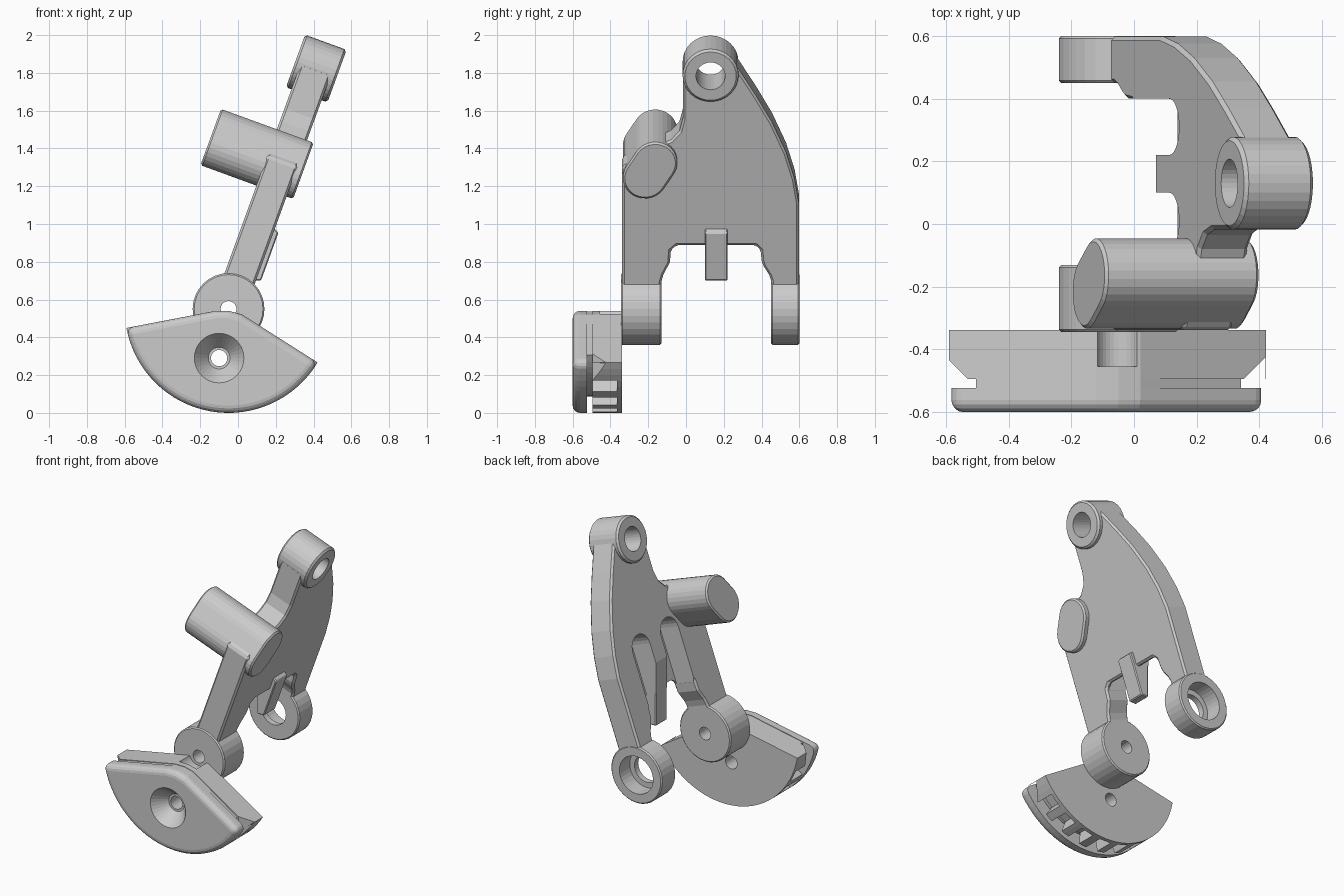
import bpy, bmesh
from math import sin, cos, radians, pi
from mathutils import Matrix, Vector

if "Cube" in bpy.data.objects:
    bpy.data.objects.remove(bpy.data.objects["Cube"])

PX, PZ, TILT = -0.05, 0.55, radians(20)      # pivot axis and lean of the plate
S, C = sin(TILT), cos(TILT)
# profile (x, z) extruded toward -y
FRONT = Matrix(((1, 0, 0, 0), (0, 0, -1, 0), (0, 1, 0, 0), (0, 0, 0, 1)))
# profile (y, along plate) extruded through the plate thickness
PLATE = Matrix(((0, S, C, PX), (1, 0, 0, 0), (0, C, -S, PZ), (0, 0, 0, 1)))


def prism(name, pts, a, b, mat, bev=0.0, segs=1, far_only=False, taper=None):
    bm = bmesh.new()
    face = bm.faces.new([bm.verts.new((x, y, a)) for x, y in pts])
    ext = bmesh.ops.extrude_face_region(bm, geom=[face])['geom']
    top = [v for v in ext if isinstance(v, bmesh.types.BMVert)]
    mid = sum((v.co for v in top), Vector()) / len(top)
    for v in top:
        if taper:
            v.co = mid + (v.co - mid) * taper
        v.co.z = b
    bmesh.ops.recalc_face_normals(bm, faces=bm.faces[:])
    if bev:
        edges = [e for e in bm.edges if e.calc_face_angle(0) > 0.6 and not
                 (far_only and all(abs(v.co.z - a) < 1e-5 for v in e.verts))]
        bmesh.ops.bevel(bm, geom=edges, offset=bev, segments=segs, profile=0.5,
                        affect='EDGES', clamp_overlap=True)
    bm.transform(mat)
    bmesh.ops.recalc_face_normals(bm, faces=bm.faces[:])
    me = bpy.data.meshes.new(name)
    bm.to_mesh(me)
    bm.free()
    ob = bpy.data.objects.new(name, me)
    bpy.context.collection.objects.link(ob)
    return ob


def circle(x, y, r, n=32):
    return [(x + r * cos(2 * pi * i / n), y + r * sin(2 * pi * i / n)) for i in range(n)]


def obround(x, y, dx, dy, r, n=14):
    # stadium whose end centres are (x, y) +- (dx, dy)
    base = Vector((dx, dy)).angle_signed(Vector((1, 0)))
    pts = []
    for s, off in ((1, -pi / 2), (-1, pi / 2)):
        for i in range(n + 1):
            t = base + off + pi * i / n
            pts.append((x + s * dx + r * cos(t), y + s * dy + r * sin(t)))
    return pts


def arc(r, a0, a1, n):
    return [(PX + r * cos(radians(a0 + (a1 - a0) * i / n)),
             PZ + r * sin(radians(a0 + (a1 - a0) * i / n))) for i in range(n + 1)]


def combine(target, other, op):
    mod = target.modifiers.new(op, 'BOOLEAN')
    mod.operation, mod.solver, mod.object = op, 'EXACT', other
    bpy.context.view_layer.objects.active = target
    bpy.ops.object.modifier_apply(modifier=mod.name)
    bpy.data.objects.remove(other)


def add(target, *parts):
    for p in parts:
        combine(target, p, 'UNION')


def cut(target, *parts):
    for p in parts:
        combine(target, p, 'DIFFERENCE')


# Leaning plate with two legs
outline = [(-.338, 0), (-.13, 0), (-.13, .18), (-.12, .22), (-.085, .29), (-.08, .36),
           (-.05, .387), (.37, .387), (.395, .36), (.4, .3), (.41, .27), (.44, .22),
           (.45, .19), (.45, 0), (.598, 0), (.598, .62), (.575, .76), (.53, .91),
           (.455, 1.08), (.37, 1.23), (.265, 1.40), (.13, 1.40), (-.017, 1.355),
           (-.017, 1.1), (-.035, 1.03), (-.08, .98), (-.2, .93), (-.338, .83)]
bracket = prism('pivot_bracket', outline, -.085, .085, PLATE, .012)

# Two round-topped pockets in the rear face, and the undercut between them
for y in (.01, .31):
    top = [(y + .09 * cos(pi * i / 12), .71 + .09 * sin(pi * i / 12)) for i in range(13)]
    cut(bracket, prism('pocket', [(y - .09, .3), (y + .09, .3)] + top, -.2, .06, PLATE))
cut(bracket, prism('undercut', [(-.4, .5), (.07, .5), (.07, 1.3), (-.4, 1.3)], -.23, -.09, FRONT))

# Stop tab hanging below the plate
add(bracket, prism('stop_tab', [(.07, .7), (.122, .7), (.214, .954), (.168, 1.003), (.10, 1.05),
                                (.07, 1.06)], -.22, -.10, FRONT, .006))

# Bosses: top, slotted middle tube, and the two pivots
add(bracket,
    prism('top_boss', circle(.13, 1.355, .148), -.116, .118, PLATE, .012),
    prism('slotted_tube', obround(-.19, .823, .027, .042, .117), -.40, .122, PLATE, .01),
    prism('near_pivot', circle(PX, PZ, .19), .13, .345, FRONT, .008),
    prism('far_pivot', circle(PX, PZ, .19), -.6, -.45, FRONT, .008))

# Front shield: rounded cover, recessed core, toothed rear sector
ridge = [(.02, .522), (-.05, .54), (-.12, .54)]
full = arc(.55, 190.5, 329, 32) + ridge
cover = prism('shield', full, .523, .6, FRONT, .045, 4, True)
rear = prism('rear_sector', full, .338, .495, FRONT)
for i in range(8):
    t = radians(259.5 + 15 * (i - 3.5))
    rad, tan = Vector((cos(t), sin(t))), Vector((-sin(t), cos(t)))
    mid = Vector((PX, PZ))
    pts = [tuple(mid + rad * r + tan * w) for r, w in
           ((.47, -.035), (.6, -.05), (.6, .05), (.47, .035))]
    cut(rear, prism('tooth_gap', pts, .365, .52, FRONT))
# slanted end corners of the rear sector
for x, s in ((-.60, 1), (.42, -1)):
    c = bmesh.new()
    vs = [c.verts.new((x, -.425, z)) for z in (.1, .6)] + \
         [c.verts.new((x + s * .075, -.50, z)) for z in (.1, .6)] + \
         [c.verts.new((x, -.50, z)) for z in (.1, .6)]
    bmesh.ops.convex_hull(c, input=vs)
    bmesh.ops.recalc_face_normals(c, faces=c.faces[:])
    me = bpy.data.meshes.new('corner')
    c.to_mesh(me)
    c.free()
    ob = bpy.data.objects.new('corner', me)
    bpy.context.collection.objects.link(ob)
    cut(rear, ob)
core = prism('core', arc(.462, 191, 328, 28) + [(.02, .519), (-.05, .537), (-.12, .537)],
             .35, .56, FRONT)
add(cover, core, rear)
cut(cover, prism('clearance', circle(PX, .56, .07), .30, .455, FRONT),
    prism('countersink', circle(-.1, .29, .137), .607, .51, FRONT, taper=.42),
    prism('screw_hole', circle(-.1, .29, .043), .2, .7, FRONT))
add(bracket, cover)

# Holes
cut(bracket,
    prism('top_hole', circle(.13, 1.355, .077), -.3, .3, PLATE),
    prism('slot', obround(-.19, .823, .027, .042, .05), -.6, .3, PLATE),
    prism('near_hole', circle(PX, PZ, .042, 20), .05, .45, FRONT),
    prism('far_hole', circle(PX, PZ, .09), -.7, -.4, FRONT),
    prism('far_counterbore', circle(PX, PZ, .125), -.7, -.49, FRONT))
